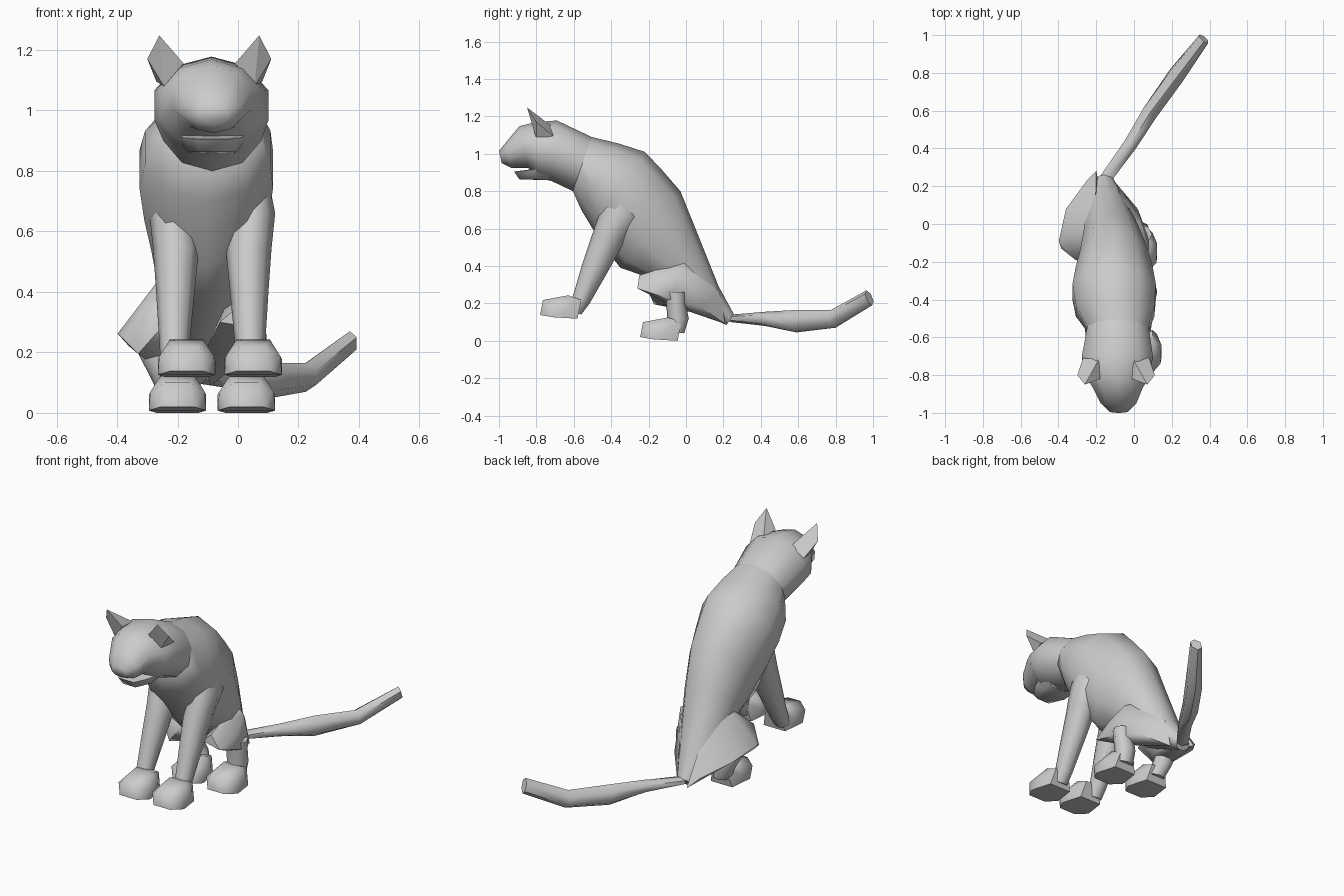
import bpy, bmesh, math
from mathutils import Vector


def finish(name, bm, angle=40):
    bmesh.ops.recalc_face_normals(bm, faces=bm.faces)
    me = bpy.data.meshes.new(name)
    bm.to_mesh(me)
    bm.free()
    ob = bpy.data.objects.new(name, me)
    bpy.context.collection.objects.link(ob)
    bpy.ops.object.select_all(action='DESELECT')
    ob.select_set(True)
    bpy.context.view_layer.objects.active = ob
    bpy.ops.object.shade_smooth_by_angle(angle=math.radians(angle))
    return ob


def loft(name, rings, sides=10, skew=0.0, angle=62):
    """Each ring: centre x, top (y, z), bottom (y, z), half width."""
    bm = bmesh.new()
    loops = []
    for cx, yt, zt, yb, zb, hw in rings:
        mid = Vector((cx, (yt + yb) / 2, (zt + zb) / 2))
        up = Vector((0, (yt - yb) / 2, (zt - zb) / 2))
        side = Vector((hw, skew * hw, 0))
        loops.append([bm.verts.new(mid + up * math.cos(t) + side * math.sin(t))
                      for t in (2 * math.pi * i / sides for i in range(sides))])
    for a, b in zip(loops, loops[1:]):
        for i in range(sides):
            j = (i + 1) % sides
            bm.faces.new((a[i], a[j], b[j], b[i]))
    bm.faces.new(loops[0])
    bm.faces.new(loops[-1])
    return finish(name, bm, angle)


def hull(name, points, angle=55):
    bm = bmesh.new()
    for p in points:
        bm.verts.new(p)
    res = bmesh.ops.convex_hull(bm, input=bm.verts)
    bmesh.ops.delete(bm, geom=list({v for v in res['geom_interior'] if isinstance(v, bmesh.types.BMVert)}),
                     context='VERTS')
    return finish(name, bm, angle)


def paw(name, cx, y, z):
    """Blocky paw, toes pointing to -y from the heel at (cx, y, z)."""
    prof = [(-.24, .02, .055), (-.17, .008, .095), (-.04, .0, .07), (-.225, .10, .04),
            (-.20, .07, .09), (-.09, .125, .055), (-.02, .10, .045), (-.10, .06, .095)]
    hull(name, [(cx + s * w, y + dy, z + dz) for dy, dz, w in prof for s in (-1, 1)])


# Torso from neck down to tail root
loft("torso", [
    (-.085, -.505, 1.09, -.605, .80, .17),
    (-.10, -.36, 1.055, -.56, .70, .218),
    (-.105, -.22, 1.01, -.50, .60, .232),
    (-.105, -.125, .91, -.43, .49, .215),
    (-.105, -.03, .80, -.35, .39, .19),
    (-.115, .055, .59, -.22, .345, .16),
    (-.14, .175, .29, -.03, .20, .115),
    (-.155, .26, .135, .215, .085, .045)])

# Head and muzzle
loft("head", [
    (-.085, -.505, 1.09, -.605, .80, .17),
    (-.088, -.69, 1.178, -.72, .855, .198),
    (-.088, -.81, 1.168, -.79, .868, .178),
    (-.085, -.89, 1.148, -.845, .925, .135),
    (-.082, -.955, 1.07, -.935, .925, .10),
    (-.08, -1.0, 1.015, -.985, .95, .05)], angle=55)
hull("lower_jaw", [(-.085 + s * w, y, z) for s in (-1, 1) for w, y, z in
                   [(.05, -.92, .905), (.04, -.89, .862), (.095, -.84, .91), (.08, -.80, .862),
                    (.07, -.73, .86), (.13, -.72, .93)]])

# Ears
for s, side in ((-1, "left"), (1, "right")):
    hull("ear_" + side, [(-.095 + s * d, y, z) for d, y, z in
                         [(.085, -.82, 1.155), (.15, -.80, 1.08), (.175, -.71, 1.095),
                          (.09, -.715, 1.145), (.165, -.85, 1.248), (.205, -.80, 1.17)]], 15)

# Front legs and paws
for s, side in ((-1, "left"), (1, "right")):
    c = -.085
    loft("front_leg_" + side, [
        (c + s * .14, -.42, .78, -.29, .72, .05),
        (c + s * .132, -.472, .655, -.245, .665, .076),
        (c + s * .12, -.508, .55, -.325, .54, .076),
        (c + s * .122, -.555, .41, -.40, .40, .064),
        (c + s * .125, -.60, .255, -.515, .20, .05),
        (c + s * .125, -.63, .17, -.56, .14, .045)], sides=8)
    paw("front_paw_" + side, -.06 + s * .11, -.54, .118)

# Haunches: the left one is splayed outwards
hull("haunch_right", [
    (-.02, .0, .43), (.05, -.02, .40), (.0, -.25, .35), (-.06, -.25, .30), (.06, -.26, .28),
    (.08, -.12, .33), (.08, -.08, .22), (.0, -.08, .19), (.02, .08, .18),
    (-.09, .21, .09), (-.08, .18, .26), (-.12, .05, .18)])
hull("haunch_left", [
    (-.24, .0, .46), (-.27, -.08, .43), (-.31, -.19, .33), (-.22, -.23, .32), (-.398, -.09, .262),
    (-.385, -.13, .25), (-.33, -.17, .195), (-.36, .08, .22), (-.20, -.07, .19),
    (-.25, .23, .15), (-.20, .28, .10), (-.20, .18, .26), (-.15, .05, .18)])

# Hind legs and paws
for cx, foot_x, side in ((-.265, -.20, "left"), (.03, .028, "right")):
    loft("hind_leg_" + side, [
        (cx, -.11, .26, .0, .26, .065),
        (cx, -.105, .19, .0, .19, .062),
        ((cx + foot_x) / 2, -.10, .12, .015, .12, .058),
        (foot_x, -.10, .05, -.01, .04, .055)], sides=8)
    paw("hind_paw_" + side, foot_x, -.005, .0)

# Tail swept to the side
loft("tail", [
    (-.15, .24, .14, .24, .10, .03),
    (-.02, .42, .155, .42, .08, .034),
    (.085, .59, .165, .59, .045, .04),
    (.225, .775, .165, .80, .07, .04),
    (.37, .965, .27, .995, .19, .026)], sides=6, skew=-.7)
